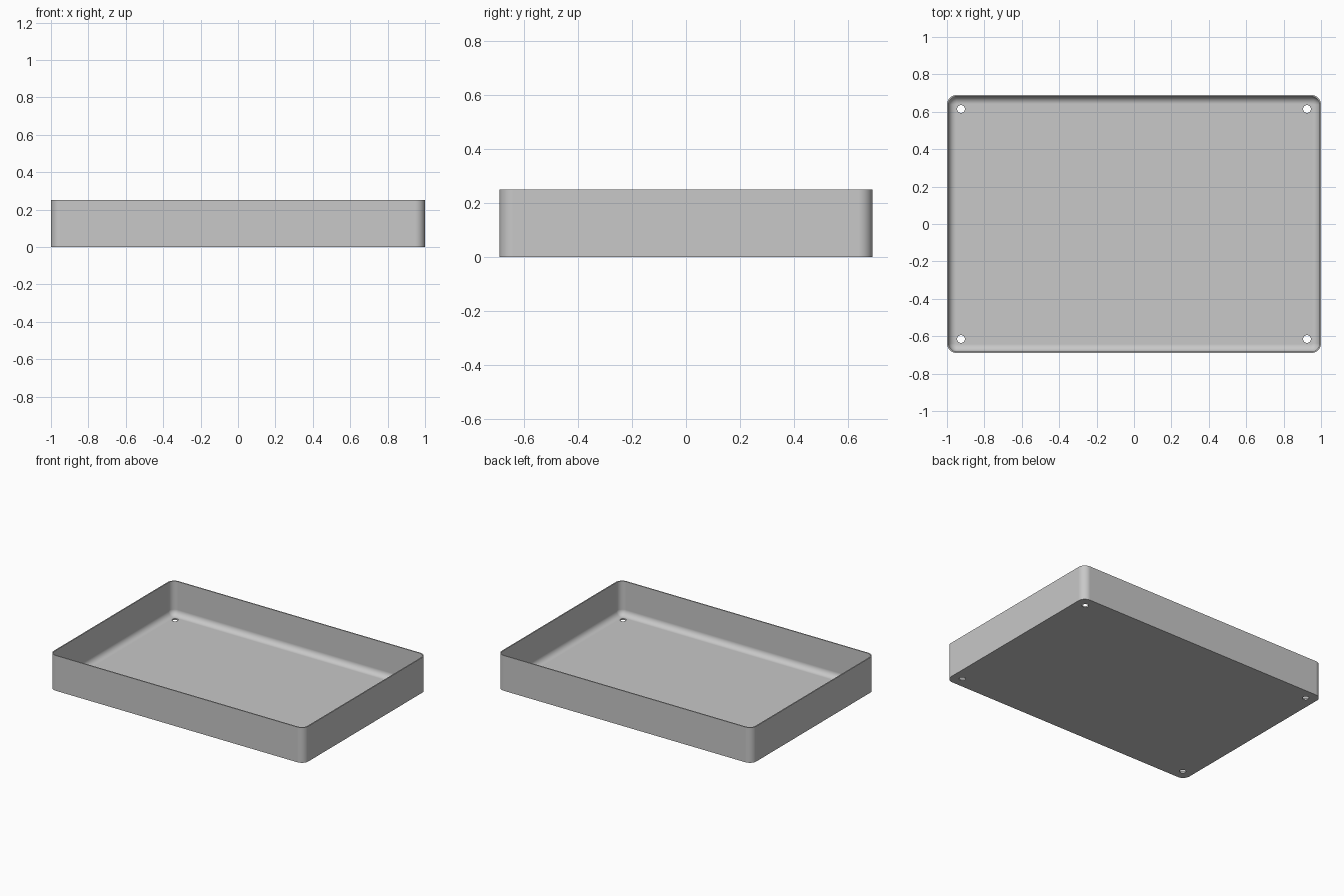
import bpy, bmesh
from math import sin, cos, pi

cube = bpy.data.objects.get("Cube")
if cube:
    bpy.data.objects.remove(cube, do_unlink=True)

HALF_X, HALF_Y, HEIGHT = 1.0, 0.69, 0.25
WALL, FLOOR = 0.008, 0.01
CORNER = 0.052          # outer corner radius in plan
FILLET = 0.04           # radius between floor and inner walls
STEPS = 10
HOLE_X, HOLE_Y, HOLE_R = 0.925, 0.615, 0.021

grey = bpy.data.materials.new("light_grey")
grey.use_nodes = True
colour = (0.58, 0.58, 0.58, 1)
grey.diffuse_color = colour
grey.node_tree.nodes["Principled BSDF"].inputs["Base Color"].default_value = colour


def rounded_loop(bm, inset, z):
    """Ring of vertices on a rounded rectangle, offset inward by inset."""
    cx, cy, r = HALF_X - CORNER, HALF_Y - CORNER, CORNER - inset
    ring = []
    for k, (sx, sy) in enumerate([(1, 1), (-1, 1), (-1, -1), (1, -1)]):
        for i in range(STEPS + 1):
            a = (k + i / STEPS) * pi / 2
            ring.append(bm.verts.new((sx * cx + r * cos(a), sy * cy + r * sin(a), z)))
    return ring


# Tray section: outer wall, rim, inner wall, then the fillet down to the floor
section = [(0, 0), (0, HEIGHT), (WALL, HEIGHT)]
for i in range(STEPS + 1):
    a = i / STEPS * pi / 2
    section.append((WALL + FILLET * (1 - cos(a)), FLOOR + FILLET * (1 - sin(a))))

bm = bmesh.new()
rings = [rounded_loop(bm, inset, z) for inset, z in section]
for low, high in zip(rings, rings[1:]):
    for i in range(len(low)):
        j = (i + 1) % len(low)
        bm.faces.new((low[i], low[j], high[j], high[i]))
bm.faces.new(rings[0][::-1])
bm.faces.new(rings[-1])
bmesh.ops.recalc_face_normals(bm, faces=bm.faces)
mesh = bpy.data.meshes.new("tray")
bm.to_mesh(mesh)
bm.free()
mesh.materials.append(grey)
tray = bpy.data.objects.new("tray", mesh)
bpy.context.collection.objects.link(tray)

# Corner screw holes through the floor
for sx in (-1, 1):
    for sy in (-1, 1):
        bpy.ops.mesh.primitive_cylinder_add(
            vertices=32, radius=HOLE_R, depth=0.1, location=(sx * HOLE_X, sy * HOLE_Y, 0))
        cutter = bpy.context.object
        cutter.name = "hole_cutter"
        cutter.hide_render = True
        cutter.data.materials.append(grey)
        bpy.ops.object.select_all(action='DESELECT')
        tray.select_set(True)
        bpy.context.view_layer.objects.active = tray
        cut = tray.modifiers.new("hole", 'BOOLEAN')
        cut.operation = 'DIFFERENCE'
        cut.solver = 'EXACT'
        cut.object = cutter
        bpy.ops.object.modifier_apply(modifier=cut.name)
        bpy.data.objects.remove(cutter, do_unlink=True)

# Smooth corners and fillet, crisp rim and base, flat panels kept flat
bpy.ops.object.shade_smooth_by_angle(angle=pi / 6)
weighted = tray.modifiers.new("flat_panels", 'WEIGHTED_NORMAL')
weighted.keep_sharp = True
